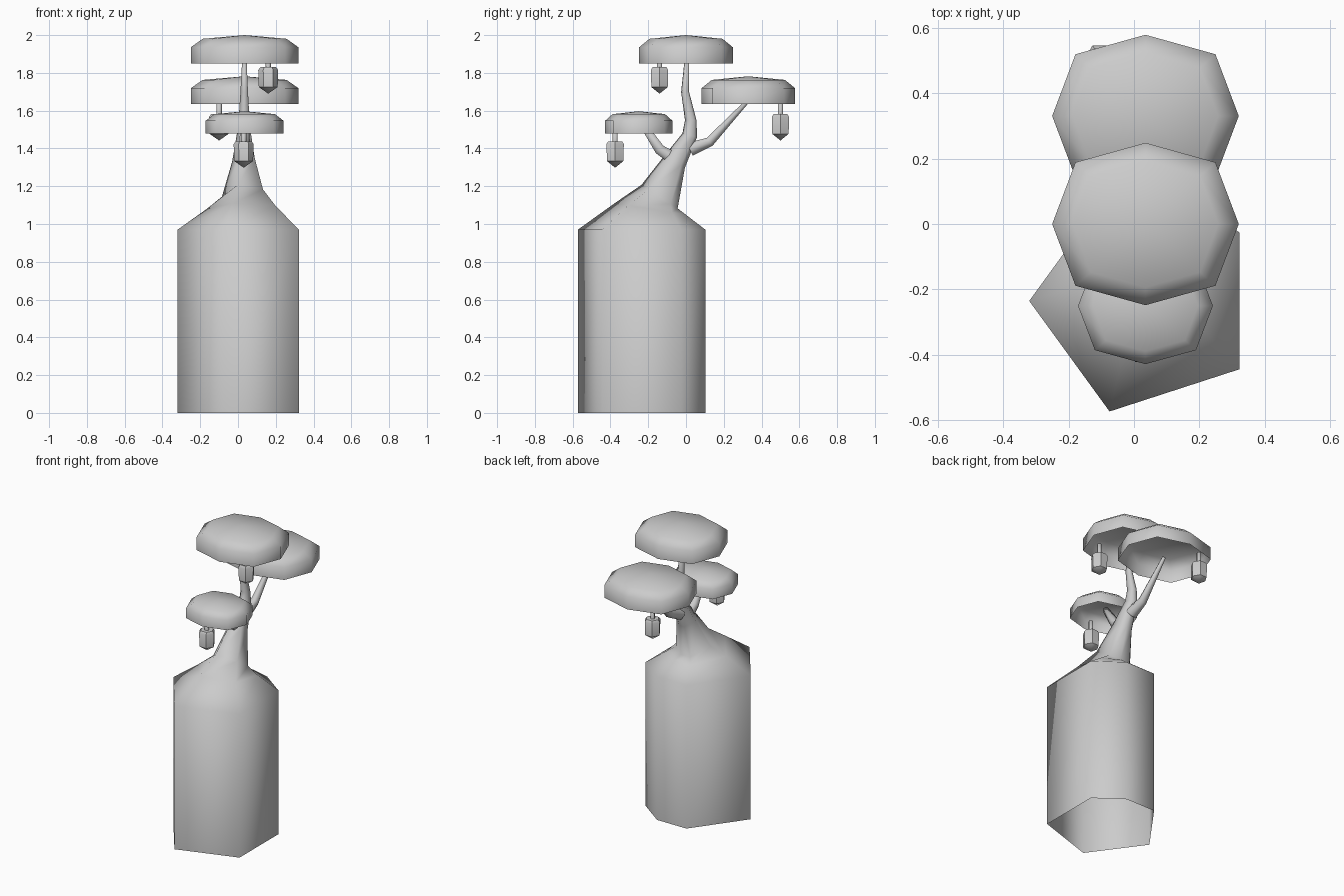
import bpy
from math import sin, cos, radians

if "Cube" in bpy.data.objects:
    bpy.data.objects.remove(bpy.data.objects["Cube"])

CX = 0.035
HEX = [0, 60, 120, 180, 240, 300]
ROOT = [36, 72, 108, 180, 252, 324]      # uneven planter-like foot outline


def loft(name, loops, cap_top=True, cap_bottom=False, angle=None):
    """Skin a list of equal-length vertex loops."""
    n = len(loops[0])
    verts = [v for loop in loops for v in loop]
    faces = [(i * n + j, i * n + (j + 1) % n, (i + 1) * n + (j + 1) % n, (i + 1) * n + j)
             for i in range(len(loops) - 1) for j in range(n)]
    if cap_top:
        tip = [sum(v[k] for v in loops[-1]) / n for k in range(3)]
        if isinstance(cap_top, float):
            tip[2] = cap_top
        verts.append(tuple(tip))
        b = (len(loops) - 1) * n
        faces += [(b + j, b + (j + 1) % n, len(verts) - 1) for j in range(n)]
    if cap_bottom:
        tip = [sum(v[k] for v in loops[0]) / n for k in range(3)]
        if isinstance(cap_bottom, float):
            tip[2] = cap_bottom
        verts.append(tuple(tip))
        faces += [((j + 1) % n, j, len(verts) - 1) for j in range(n)]
    mesh = bpy.data.meshes.new(name)
    mesh.from_pydata(verts, [], faces)
    obj = bpy.data.objects.new(name, mesh)
    bpy.context.collection.objects.link(obj)
    bpy.ops.object.select_all(action='DESELECT')
    obj.select_set(True)
    bpy.context.view_layer.objects.active = obj
    if angle:
        bpy.ops.object.shade_smooth_by_angle(angle=radians(angle))
    else:
        bpy.ops.object.shade_smooth()
    return obj


def ring(y, z, r, tilt=0, angles=HEX, x=CX):
    t = radians(tilt)
    return [(x + r * cos(radians(a)), y + r * sin(radians(a)) * cos(t),
             z - r * sin(radians(a)) * sin(t)) for a in angles]


# Wide foot flowing into the leaning trunk, open underneath
trunk = [(-.235, 0, .355, 0), (-.235, .97, .355, 0), (-.19, 1.08, .2, 9),
         (-.14, 1.145, .12, 33), (-.06, 1.33, .066, 30), (.02, 1.47, .042, 15),
         (.025, 1.55, .032, 0), (-.005, 1.70, .022, -5), (.005, 1.87, .013, 0)]
loft("trunk", [ring(*p, angles=ROOT) for p in trunk])

# Side branches
branches = {
    "back_branch": [(.02, 1.395, .042, 65), (.125, 1.435, .03, 55), (.33, 1.655, .012, 43)],
    "front_branch": [(-.04, 1.33, .042, -55), (-.14, 1.395, .032, -45), (-.23, 1.53, .02, -35)],
}
for name, pts in branches.items():
    loft(name, [ring(*p) for p in pts])


# Flat leaf canopies: octagonal, open underneath
def canopy(name, y, z, rx, ry, h):
    base = [(1, 0), (.75, .76), (0, 1), (-.75, .76), (-1, 0), (-.75, -.76), (0, -1), (.75, -.76)]
    loops = [[(CX + u * rx * s, y + v * ry * s, z + h * t) for u, v in base]
             for s, t in ((1, 0), (1, .57), (.78, .87))]
    loft(name, loops, cap_top=z + h)


canopy("top_canopy", 0, 1.85, .285, .248, .15)
canopy("back_canopy", .33, 1.635, .285, .248, .147)
canopy("front_canopy", -.25, 1.48, .206, .178, .117)

# Hanging fruits with short stems
for i, (x, y, z) in enumerate([(.16, -.14, 1.69), (-.10, .50, 1.442), (.03, -.375, 1.298)]):
    loft(f"fruit_{i}", [ring(y, z + dz, r, x=x) for dz, r in
                        ((.035, .05), (.125, .053), (.14, .042))],
         cap_bottom=z, angle=40)
    loft(f"fruit_stem_{i}", [ring(y, z + dz, .015, x=x) for dz in (.13, .215)])
